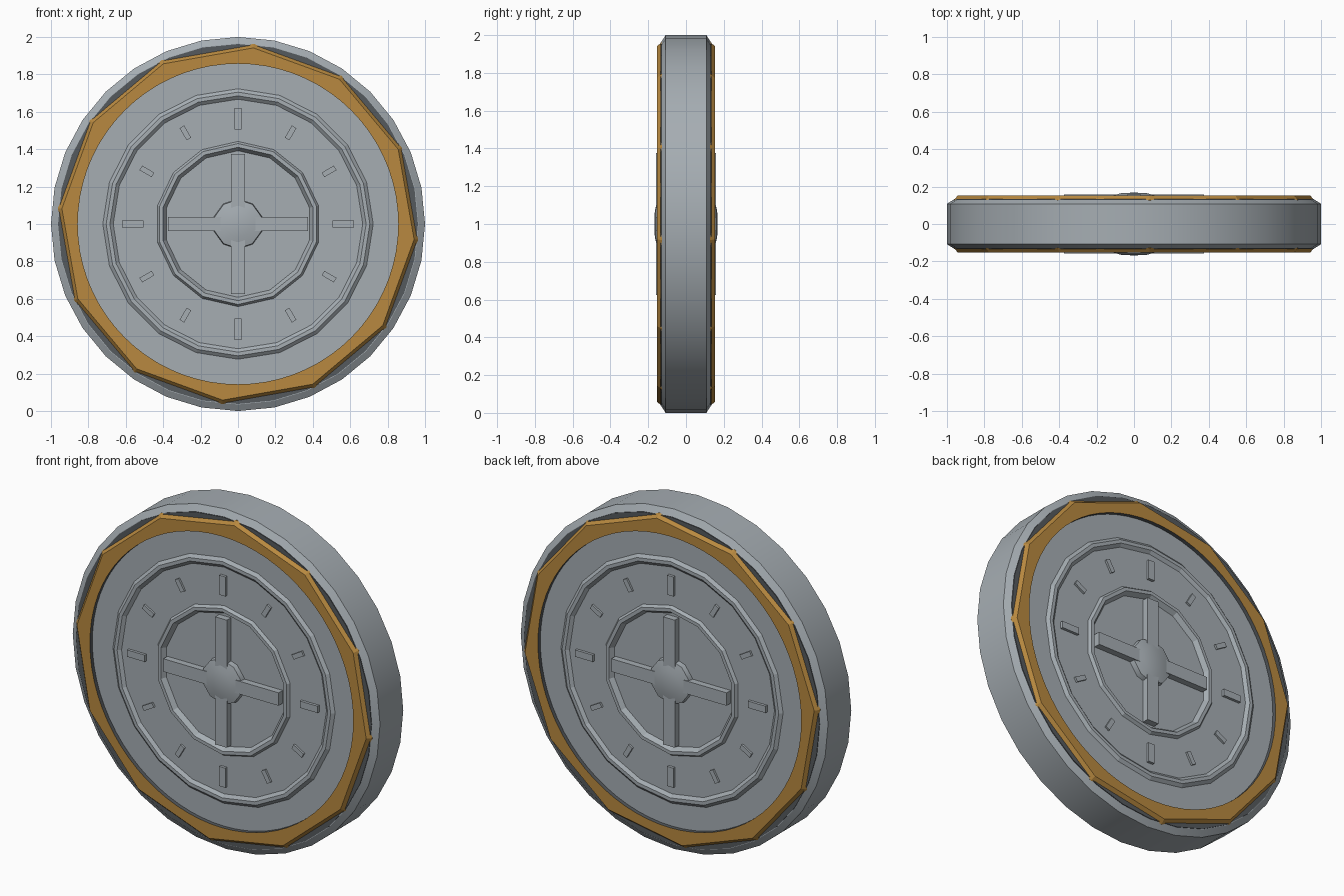
import bpy, bmesh, math
from mathutils import Matrix, Vector

if "Cube" in bpy.data.objects:
    bpy.data.objects.remove(bpy.data.objects["Cube"])


def mat(name, rgb):
    m = bpy.data.materials.new(name)
    m.diffuse_color = (*rgb, 1)
    m.use_nodes = True
    m.node_tree.nodes["Principled BSDF"].inputs["Base Color"].default_value = m.diffuse_color
    return m


STEEL = mat("steel grey", (0.38, 0.42, 0.45))
GOLD = mat("ochre gold", (0.48, 0.25, 0.05))
DARK = mat("dark grey", (0.09, 0.10, 0.11))


def finish(name, bm, mats, mirror=True, smooth=None):
    """Turn a bmesh into an object centred on the wheel axis, copied to the back."""
    bmesh.ops.remove_doubles(bm, verts=bm.verts, dist=1e-5)
    bmesh.ops.recalc_face_normals(bm, faces=bm.faces)
    me = bpy.data.meshes.new(name)
    bm.to_mesh(me)
    bm.free()
    ob = bpy.data.objects.new(name, me)
    ob.location = (0, 0, 1)
    bpy.context.collection.objects.link(ob)
    for m in mats:
        me.materials.append(m)
    if mirror:
        mod = ob.modifiers.new("back side", 'MIRROR')
        mod.use_axis = (False, True, False)
        mod.use_clip = False
        mod.use_mirror_merge = False
    if smooth:
        bpy.ops.object.select_all(action='DESELECT')
        ob.select_set(True)
        bpy.context.view_layer.objects.active = ob
        bpy.ops.object.shade_smooth_by_angle(angle=math.radians(smooth))
    return ob


def lathe(profile, segs, closed=True, slots=None, radius=None):
    """Spin (radius, y) points round the y axis; radius(r, angle) may reshape."""
    bm = bmesh.new()
    rings = []
    for r, y in profile:
        ring = []
        for i in range(segs):
            a = 2 * math.pi * i / segs + math.pi / 2
            rr = radius(r, a) if radius else r
            ring.append(bm.verts.new((rr * math.cos(a), y, rr * math.sin(a))))
        rings.append(ring)
    n = len(profile)
    for k in range(n if closed else n - 1):
        p, q = rings[k], rings[(k + 1) % n]
        for i in range(segs):
            j = (i + 1) % segs
            quad = [p[i], p[j], q[j], q[i]]
            if profile[k][0] == 0:
                quad = [p[i], q[j], q[i]]
            elif profile[(k + 1) % n][0] == 0:
                quad = [p[i], p[j], q[i]]
            f = bm.faces.new(quad)
            f.material_index = slots[k] if slots else 0
    return bm


def spoke_box(bm, angle, r0, r1, half_w, y0, y1):
    """Radial bar between r0 and r1 at the given angle."""
    m = (Matrix.Rotation(-angle, 4, 'Y')
         @ Matrix.Translation(((r0 + r1) / 2, (y0 + y1) / 2, 0))
         @ Matrix.Diagonal((r1 - r0, abs(y1 - y0), half_w * 2, 1)))
    bmesh.ops.create_cube(bm, size=1, matrix=m)


# Main wheel body with chamfered rim and shallow centre recess
half = [(0, -0.12), (0.40, -0.12), (0.42, -0.13), (0.965, -0.13), (1, -0.108)]
body = half + [(r, -y) for r, y in reversed(half)]
finish("wheel_body", lathe(body, 32, closed=False), [STEEL], mirror=False, smooth=25)

# Dark seat under the gold band
finish("dark_seat_ring", lathe([(0.862, -0.12), (0.862, -0.134), (0.962, -0.134),
                                (0.962, -0.12)], 32), [DARK])


# Gold band: round inside, twelve-sided outside
def twelve_sided(r, a):
    if r < 0.9:
        return r
    step = math.pi / 6
    t = (a - math.radians(85)) % step - step / 2
    return r * math.cos(step / 2) / math.cos(t)


finish("gold_band", lathe([(0.857, -0.12), (0.857, -0.153), (0.945, -0.153),
                           (0.967, -0.128), (0.967, -0.12)], 72,
                          slots=[1, 0, 0, 0, 0], radius=twelve_sided), [GOLD, DARK])

# Two raised ridges
finish("outer_ridge", lathe([(0.655, -0.12), (0.685, -0.145), (0.705, -0.145),
                             (0.735, -0.12)], 20), [STEEL])
finish("inner_ridge", lathe([(0.385, -0.11), (0.41, -0.147), (0.43, -0.147),
                             (0.455, -0.11)], 14), [STEEL])

# Twelve tick marks, the four main ones longer
bm = bmesh.new()
for i in range(12):
    a = i * math.pi / 6
    if i % 3 == 0:
        spoke_box(bm, a, 0.505, 0.62, 0.02, -0.12, -0.146)
    else:
        spoke_box(bm, a, 0.525, 0.60, 0.014, -0.12, -0.142)
finish("tick_marks", bm, [STEEL])

# Cross arms
bm = bmesh.new()
for i in range(4):
    spoke_box(bm, i * math.pi / 2, 0.05, 0.375, 0.038, -0.11, -0.158)
finish("cross_arms", bm, [STEEL])

# Domed hub
finish("hub", lathe([(0, -0.168), (0.07, -0.165), (0.13, -0.15), (0.135, -0.11),
                     (0, -0.11)], 10, closed=False), [STEEL], smooth=40)
